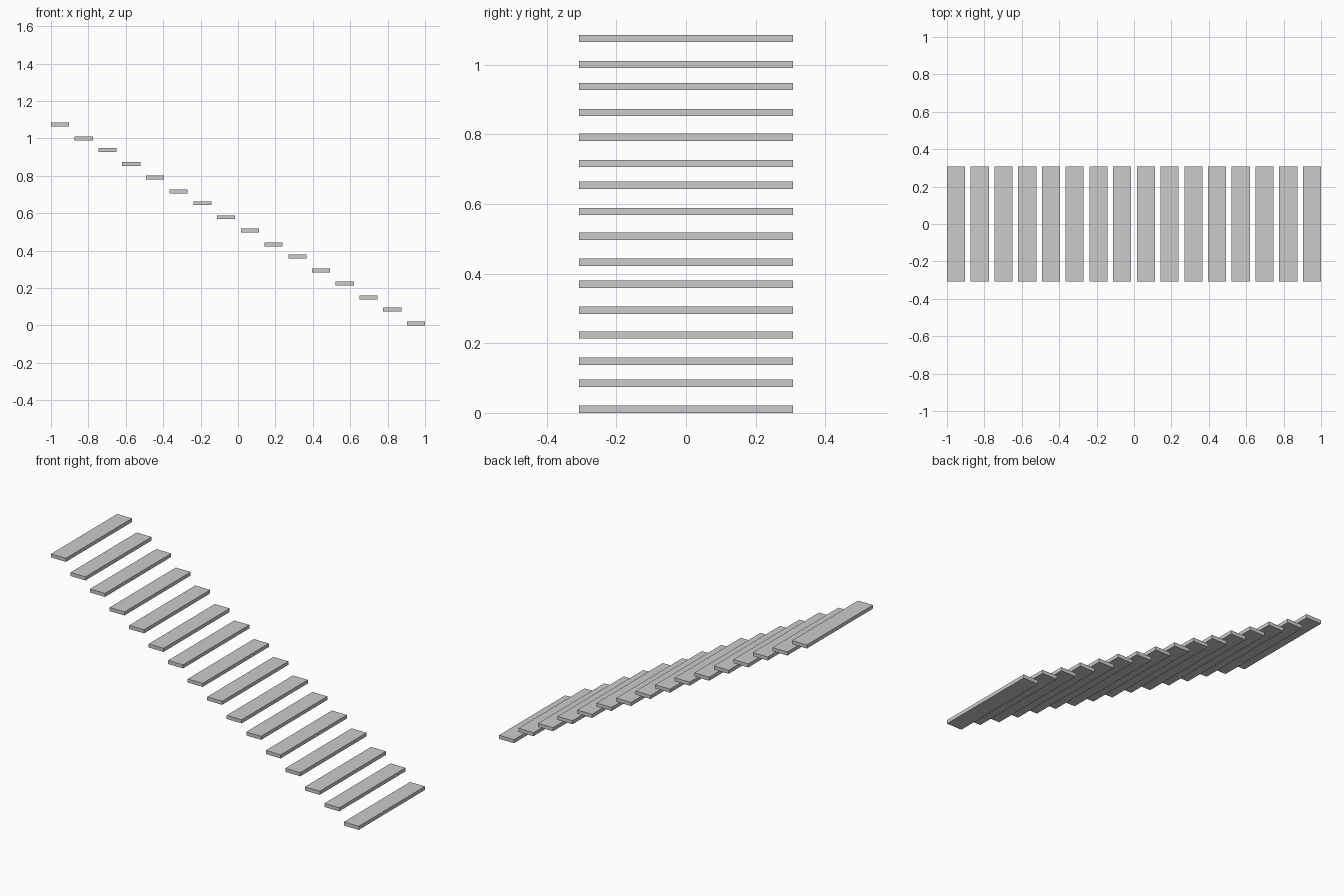
import bpy

if "Cube" in bpy.data.objects:
    bpy.data.objects.remove(bpy.data.objects["Cube"])

COUNT = 16
WIDTH, LENGTH, THICK = 0.097, 0.614, 0.021
PITCH = (2 - WIDTH) / (COUNT - 1)
RISES = (0.075, 0.063, 0.075, 0.071)  # repeating rise between treads


def tread(index, x, z):
    bpy.ops.mesh.primitive_cube_add(size=1, location=(x, 0, z))
    ob = bpy.context.object
    ob.name = f"stair_tread_{index + 1:02d}"
    ob.scale = (WIDTH, LENGTH, THICK)
    bpy.ops.object.transform_apply(location=False, rotation=False, scale=True)


# Floating treads, lowest on the right, climbing to the left
z = THICK / 2
for i in range(COUNT):
    tread(i, 1 - WIDTH / 2 - i * PITCH, z)
    z += RISES[i % 4]
